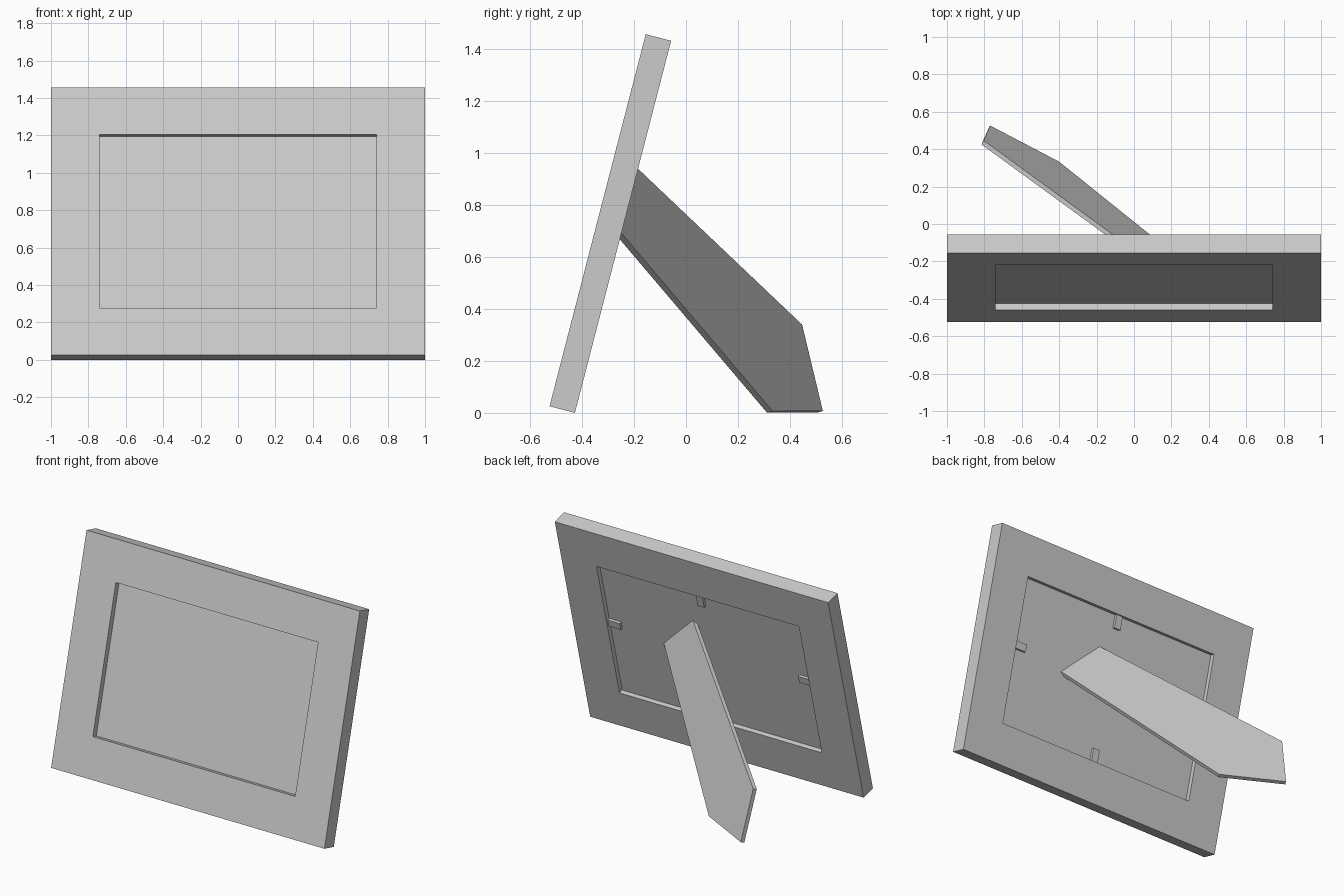
import bpy, bmesh, math
from mathutils import Vector

if "Cube" in bpy.data.objects:
    bpy.data.objects.remove(bpy.data.objects["Cube"])

TILT = math.radians(14.5)
UP = Vector((0, math.sin(TILT), math.cos(TILT)))      # up along the frame
BACK = Vector((0, math.cos(TILT), -math.sin(TILT)))   # through the frame
ORIGIN = Vector((0, -0.525, 0.0255))                  # bottom front edge
H, T, BORDER = 1.478, 0.101, 0.26


def place(x, v, w):
    return ORIGIN + Vector((x, 0, 0)) + UP * v + BACK * w


def finish(name, bm):
    bmesh.ops.recalc_face_normals(bm, faces=bm.faces[:])
    mesh = bpy.data.meshes.new(name)
    bm.to_mesh(mesh)
    bm.free()
    ob = bpy.data.objects.new(name, mesh)
    bpy.context.collection.objects.link(ob)
    return ob


def slab(name, pts, offset):
    """Flat outline extruded along an offset vector."""
    bm = bmesh.new()
    face = bm.faces.new([bm.verts.new(p) for p in pts])
    ext = bmesh.ops.extrude_face_region(bm, geom=[face], use_keep_orig=True)
    new = [g for g in ext["geom"] if isinstance(g, bmesh.types.BMVert)]
    bmesh.ops.translate(bm, verts=new, vec=offset)
    return finish(name, bm)


def box(name, x0, x1, v0, v1, w0, w1):
    pts = [place(x, v, w0) for x, v in ((x0, v0), (x1, v0), (x1, v1), (x0, v1))]
    return slab(name, pts, BACK * (w1 - w0))


# frame border: rectangular section swept round the four corners
bm = bmesh.new()
rings = []
for inset, w in ((0, 0), (BORDER, 0), (BORDER, T), (0, T)):
    x, lo, hi = 1 - inset, inset, H - inset
    rings.append([bm.verts.new(place(a, b, w))
                  for a, b in ((-x, lo), (x, lo), (x, hi), (-x, hi))])
for i in range(4):
    a, b = rings[i], rings[(i + 1) % 4]
    for j in range(4):
        k = (j + 1) % 4
        bm.faces.new((a[j], a[k], b[k], b[j]))
finish("frame_border", bm)

# picture panel recessed in the opening
IN = 1 - BORDER
box("picture_panel", -IN, IN, BORDER, H - BORDER, 0.037, 0.071)

# four retaining tabs behind the panel
L, HW, MID = 0.087, 0.024, 0.78
W0, W1 = 0.071, 0.088
box("tab_top", -HW, HW, H - BORDER - L, H - BORDER, W0, W1)
box("tab_bottom", -HW, HW, BORDER, BORDER + L, W0, W1)
for side, s in (("right", 1), ("left", -1)):
    box("tab_" + side, s * (IN - L), s * IN, MID - HW, MID + HW, W0, W1)

# slanted easel leg: five-sided board flattened onto one plane
n = Vector((0.449, 0.857, 0.253)).normalized()
outline = [Vector(p) for p in ((-0.77, 0.525, 0.007), (-0.40, 0.333, 0.007),
                               (0.35, -0.275, 0.717), (0.10, -0.213, 0.965),
                               (-0.80, 0.455, 0.342))]
base = outline[1]
outline = [p - n * (p - base).dot(n) for p in outline]
slab("easel_leg", outline, n * -0.025)
